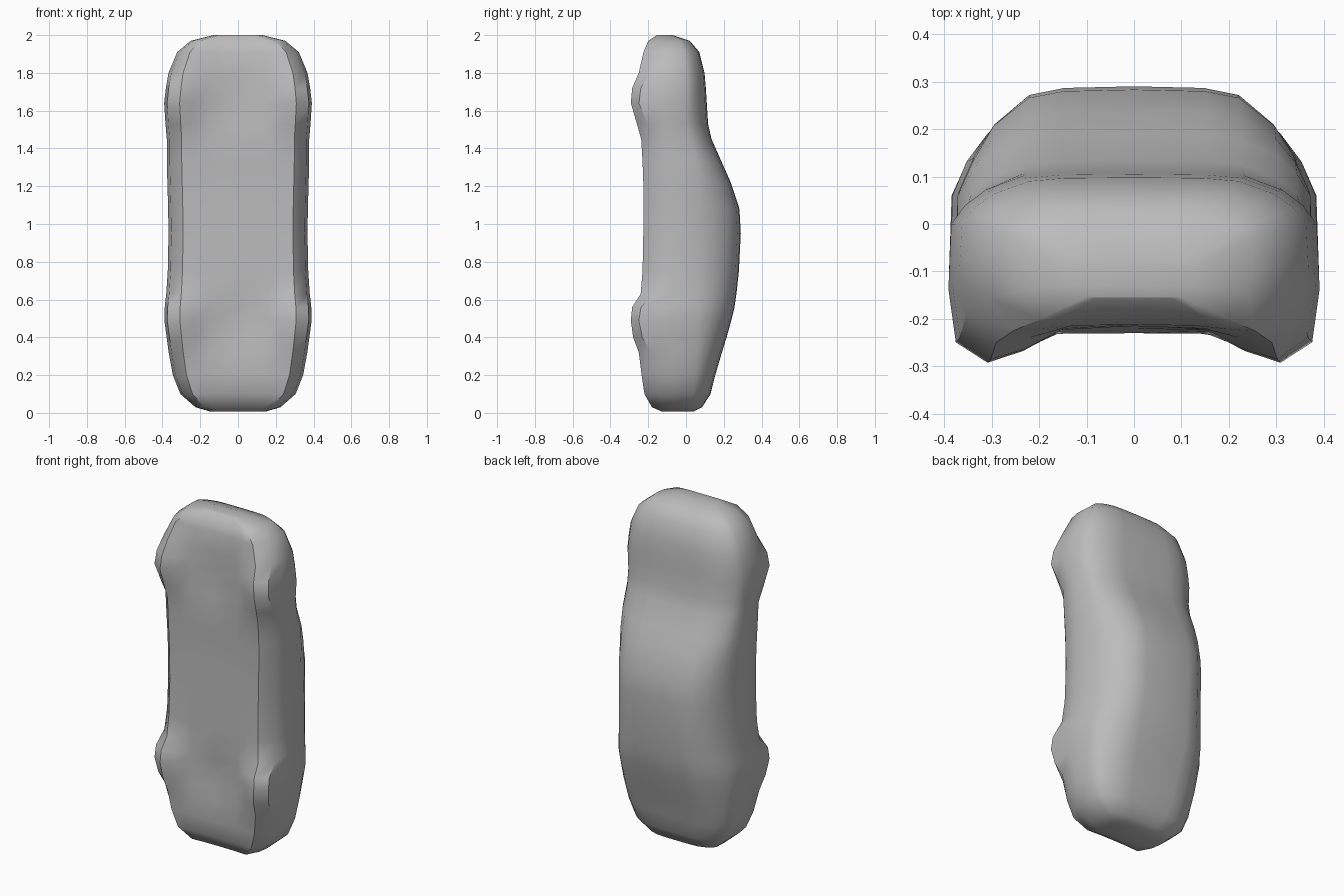
import bpy
import bmesh

# Body stations from tail (bottom) to nose (top):
# height, half width, floor, wheel depth, belt line, roof or bonnet line
STATIONS = [
    (0.008, 0.15, -0.13, -0.13, 0.00, 0.04),
    (0.03, 0.225, -0.175, -0.18, 0.03, 0.085),
    (0.10, 0.305, -0.215, -0.22, 0.04, 0.13),
    (0.20, 0.345, -0.23, -0.235, 0.05, 0.155),
    (0.32, 0.367, -0.225, -0.25, 0.06, 0.19),
    (0.40, 0.378, -0.215, -0.28, 0.06, 0.215),
    (0.49, 0.39, -0.21, -0.292, 0.06, 0.24),
    (0.56, 0.388, -0.215, -0.285, 0.06, 0.257),
    (0.63, 0.38, -0.225, -0.24, 0.06, 0.267),
    (0.75, 0.372, -0.228, -0.23, 0.06, 0.28),
    (0.95, 0.368, -0.226, -0.226, 0.06, 0.29),
    (1.08, 0.37, -0.224, -0.224, 0.065, 0.283),
    (1.22, 0.374, -0.224, -0.226, 0.07, 0.237),
    (1.33, 0.377, -0.226, -0.23, 0.06, 0.188),
    (1.45, 0.377, -0.23, -0.237, 0.02, 0.135),
    (1.53, 0.384, -0.22, -0.26, 0.00, 0.117),
    (1.64, 0.391, -0.212, -0.292, 0.00, 0.11),
    (1.72, 0.382, -0.212, -0.285, 0.00, 0.105),
    (1.80, 0.368, -0.215, -0.25, 0.00, 0.098),
    (1.91, 0.322, -0.212, -0.225, -0.01, 0.07),
    (1.97, 0.25, -0.19, -0.20, -0.03, 0.02),
    (2.00, 0.13, -0.155, -0.155, -0.09, -0.07),
]


def half_section(w, floor, wheel, belt, top):
    """Right half of the outline, from floor centre to roof centre."""
    sill = floor + min(0.075, 0.3 * (top - floor)) - 1.4 * (floor - wheel)
    rise = top - belt
    return [
        (0, floor), (0.4 * w, floor + 0.15 * (wheel - floor)),
        (0.6 * w, floor + 0.7 * (wheel - floor)),
        (0.79 * w, wheel), (0.96 * w, sill),
        (w, sill + 0.45 * (belt - sill)), (0.985 * w, belt),
        (0.91 * w, belt + 0.36 * rise), (0.8 * w, belt + 0.65 * rise),
        (0.6 * w, belt + 0.92 * rise), (0.4 * w, belt + 0.985 * rise),
        (0, top),
    ]


# Car body shell, lofted from mirrored sections
bm = bmesh.new()
rings = []
for z, *shape in STATIONS:
    half = half_section(*shape)
    outline = half + [(-x, y) for x, y in half[-2:0:-1]]
    rings.append([bm.verts.new((x, y, z)) for x, y in outline])
for low, high in zip(rings, rings[1:]):
    n = len(low)
    for i in range(n):
        j = (i + 1) % n
        bm.faces.new((low[i], low[j], high[j], high[i]))

# Tail and nose caps, strips running across the width
for ring in (rings[0], rings[-1]):
    n = len(ring)
    for i in range(n // 2):
        quad = [ring[i], ring[i + 1], ring[n - i - 1], ring[(n - i) % n]]
        bm.faces.new(list(dict.fromkeys(quad)))
bmesh.ops.recalc_face_normals(bm, faces=bm.faces)
mesh = bpy.data.meshes.new("car_body")
bm.to_mesh(mesh)
bm.free()

body = bpy.data.objects.new("car_body", mesh)
bpy.context.collection.objects.link(body)
grey = bpy.data.materials.new("plain grey")
grey.diffuse_color = (0.5, 0.5, 0.5, 1)
mesh.materials.append(grey)
bpy.context.view_layer.objects.active = body
body.select_set(True)
bpy.ops.object.shade_smooth_by_angle(angle=0.7)
